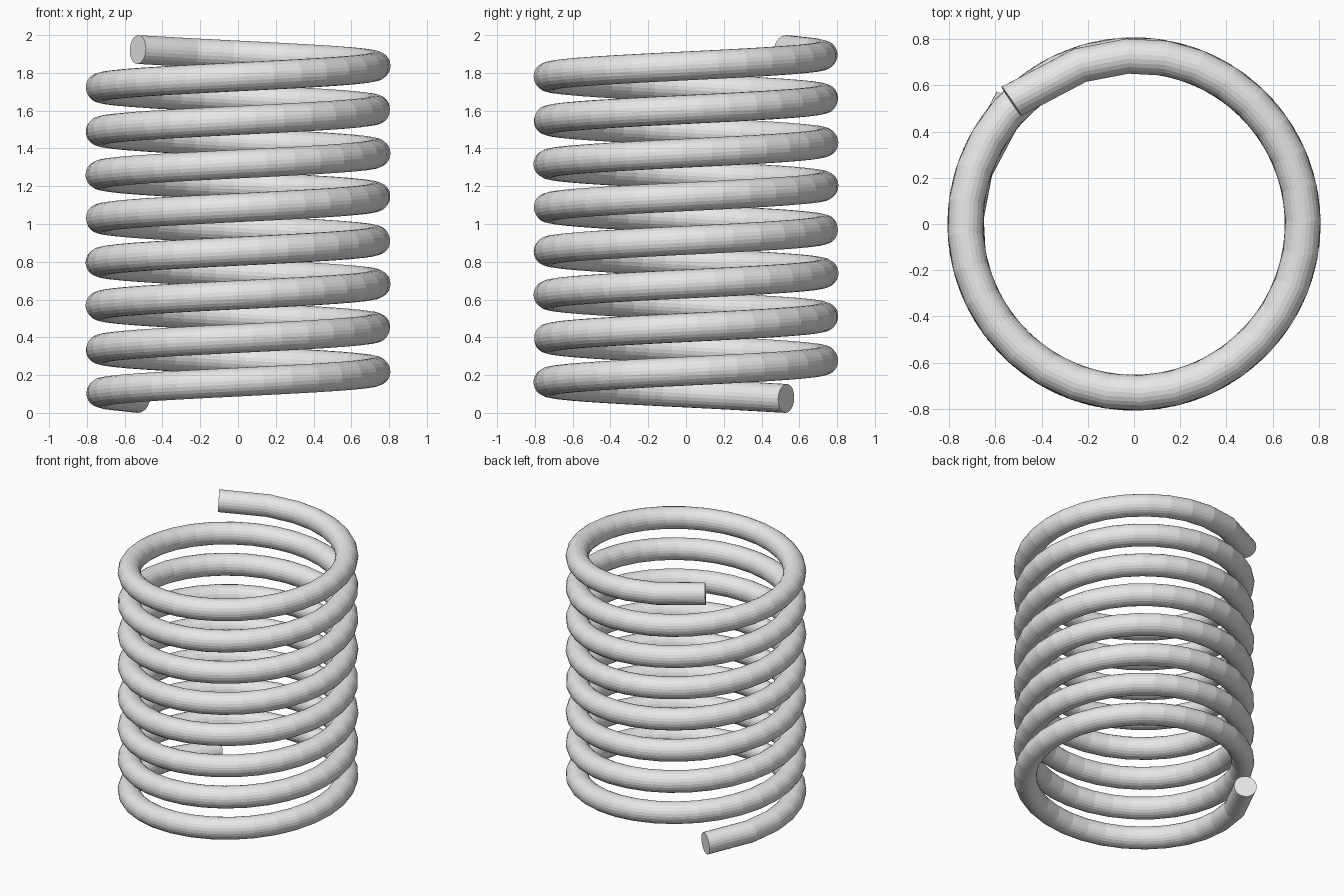
import bpy, math

if "Cube" in bpy.data.objects:
    bpy.data.objects.remove(bpy.data.objects["Cube"])

TURNS, PER_TURN = 8, 16
R, WIRE = 0.75, 0.0765
Z0, Z1 = WIRE, 2.0 - WIRE

# helical path: smooth clamped curve through a 16-sided control helix
curve = bpy.data.curves.new("coil_spring", 'CURVE')
curve.dimensions = '3D'
spline = curve.splines.new('NURBS')
n = TURNS * PER_TURN
spline.points.add(n)
for k in range(n + 1):
    a = math.radians(135) + 2 * math.pi * k / PER_TURN
    z = Z0 + (Z1 - Z0) * k / n
    spline.points[k].co = (R * math.cos(a), R * math.sin(a), z, 1)
spline.order_u = 4
spline.use_endpoint_u = True
spline.resolution_u = 2
spline.use_smooth = False

# round wire with closed ends
curve.bevel_depth = WIRE
curve.bevel_resolution = 10
curve.use_fill_caps = True

steel = bpy.data.materials.new("light_grey")
steel.diffuse_color = (0.8, 0.8, 0.8, 1)
steel.use_nodes = True
steel.node_tree.nodes["Principled BSDF"].inputs["Base Color"].default_value = steel.diffuse_color
curve.materials.append(steel)

spring = bpy.data.objects.new("coil_spring", curve)
bpy.context.collection.objects.link(spring)
bpy.context.view_layer.objects.active = spring
spring.select_set(True)
bpy.ops.object.convert(target='MESH')
